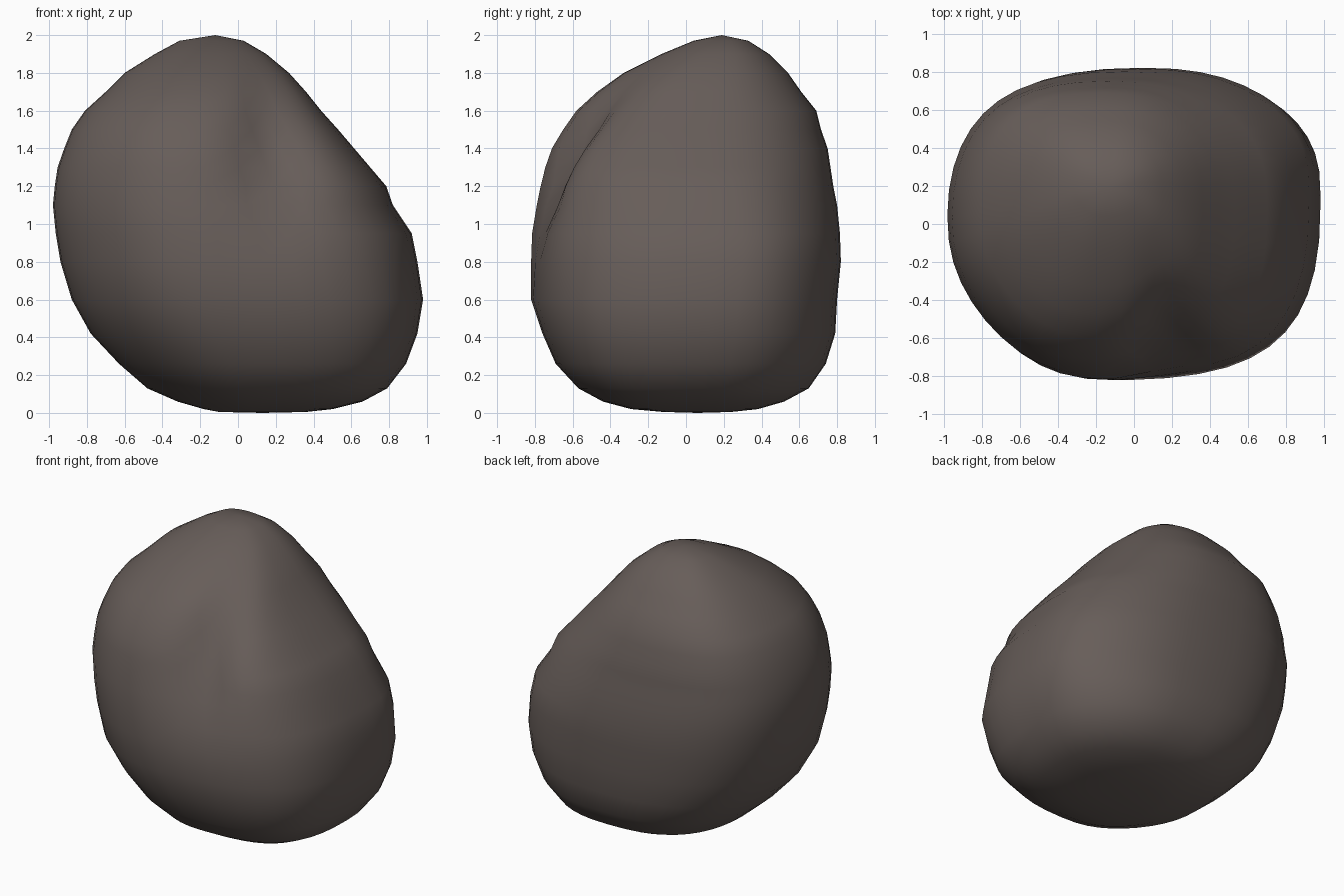
import bpy, bmesh
from math import sin, cos, pi, exp

if "Cube" in bpy.data.objects:
    bpy.data.objects.remove(bpy.data.objects["Cube"])

# Silhouette levels: z, x min, x max, y min, y max
LEVELS = [
    (0.005, -0.10, 0.36, -0.12, 0.24), (0.02, -0.18, 0.50, -0.29, 0.38),
    (0.06, -0.32, 0.66, -0.44, 0.52), (0.13, -0.48, 0.79, -0.57, 0.65),
    (0.26, -0.63, 0.89, -0.69, 0.74), (0.42, -0.78, 0.95, -0.76, 0.79),
    (0.60, -0.88, 0.98, -0.82, 0.80), (0.80, -0.94, 0.95, -0.82, 0.82),
    (0.95, -0.965, 0.92, -0.815, 0.815), (1.10, -0.98, 0.82, -0.79, 0.80),
    (1.20, -0.97, 0.785, -0.77, 0.78), (1.30, -0.955, 0.70, -0.745, 0.765),
    (1.40, -0.92, 0.615, -0.71, 0.75), (1.50, -0.88, 0.53, -0.65, 0.715),
    (1.60, -0.81, 0.44, -0.58, 0.69), (1.70, -0.70, 0.36, -0.47, 0.61),
    (1.80, -0.60, 0.27, -0.33, 0.54), (1.90, -0.44, 0.15, -0.13, 0.44),
    (1.97, -0.31, 0.03, 0.04, 0.33)]
SEGMENTS = 44


def spow(v, p):
    return (abs(v) ** p) * (1 if v >= 0 else -1)


def bump(v, centre, width):
    return exp(-((v - centre) / width) ** 2)


def section_point(level, k):
    z, x0, x1, y0, y1 = level
    a = 2 * pi * k / SEGMENTS
    c, s = cos(a), sin(a)
    # squarest at front right, most cut away at front left
    n = 2.4 + 0.2 * c - 0.45 * c * s
    u, v = spow(c, 2 / n), spow(s, 2 / n)
    # skewed section: front bulges left, right side bulges back
    body = bump(z, 0.8, 0.6)
    cx = (x0 + x1) / 2 + body * (-0.10 if s < 0 else 0.04)
    cy = (y0 + y1) / 2 + body * (0.16 if c > 0 else 0.05)
    x = cx + u * (x1 - cx if u > 0 else cx - x0)
    y = cy + v * (y1 - cy if v > 0 else cy - y0)
    # upright cleft in the front face: steep left wall, gentle right side
    if s < 0:
        xc = 0.14 + 0.10 * max(0, 1.3 - z)
        y += 0.15 * min(1, -1.5 * s) * bump(x, xc, 0.13 if x < xc else 0.24) * bump(z, 1.38, 0.40)
    return x, y, z


# Boulder: lofted rings closed by a point at top and bottom
bm = bmesh.new()
rings = [[bm.verts.new(section_point(lv, k)) for k in range(SEGMENTS)] for lv in LEVELS]
bottom = bm.verts.new((0.13, 0.06, 0))
top = bm.verts.new((-0.12, 0.19, 2.0))
for k in range(SEGMENTS):
    j = (k + 1) % SEGMENTS
    for lo, hi in zip(rings, rings[1:]):
        bm.faces.new((lo[k], lo[j], hi[j], hi[k]))
    bm.faces.new((bottom, rings[0][j], rings[0][k]))
    bm.faces.new((top, rings[-1][k], rings[-1][j]))
for f in bm.faces:
    f.smooth = True
bmesh.ops.recalc_face_normals(bm, faces=bm.faces[:])
mesh = bpy.data.meshes.new("boulder")
bm.to_mesh(mesh)
bm.free()
boulder = bpy.data.objects.new("boulder", mesh)
bpy.context.collection.objects.link(boulder)

# Brown-grey stone
stone = bpy.data.materials.new("stone")
stone.diffuse_color = (0.135, 0.11, 0.10, 1)
stone.use_nodes = True
stone.node_tree.nodes["Principled BSDF"].inputs["Base Color"].default_value = stone.diffuse_color
mesh.materials.append(stone)
